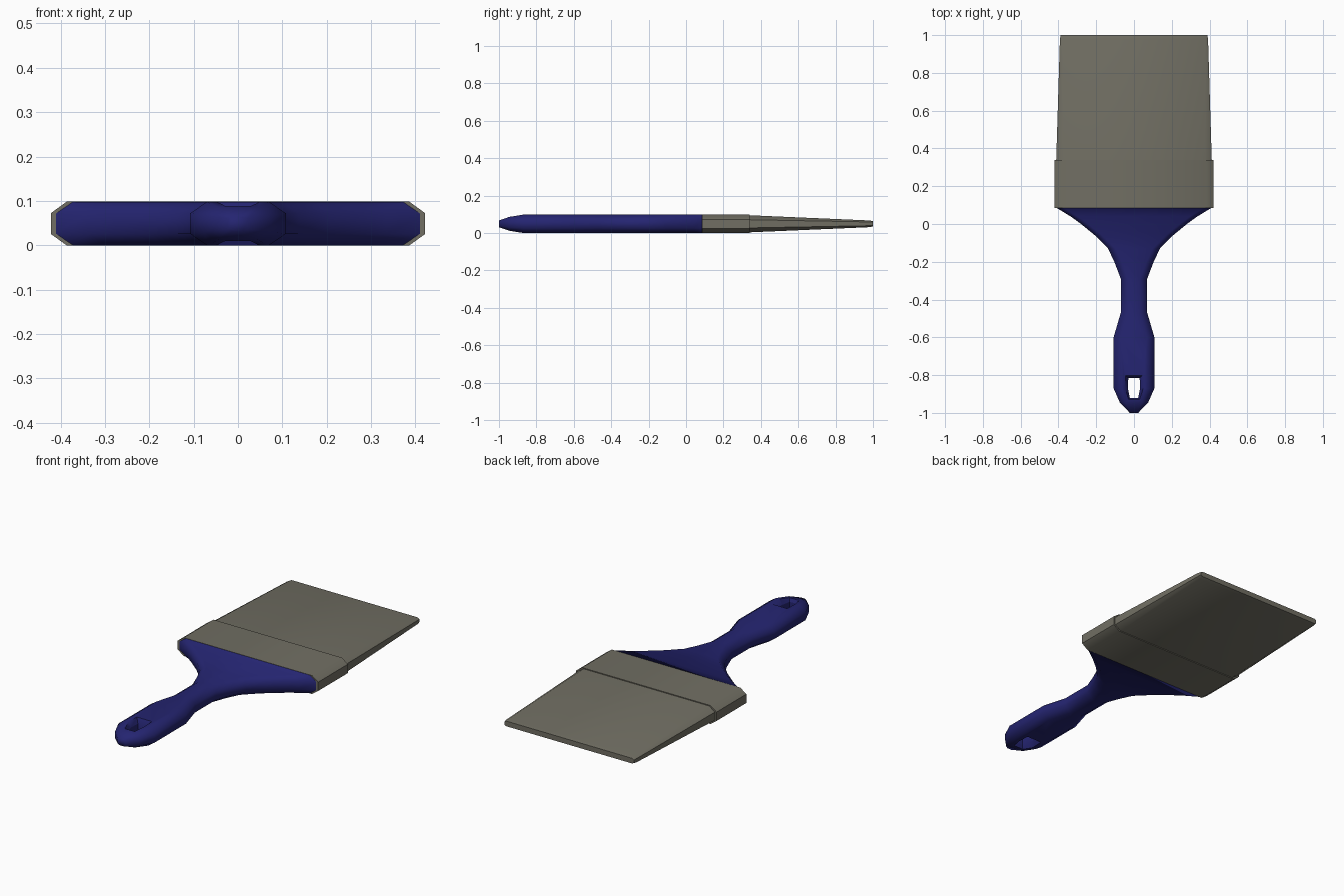
import bpy, bmesh, math

if "Cube" in bpy.data.objects:
    bpy.data.objects.remove(bpy.data.objects["Cube"])


def material(name, rgb):
    m = bpy.data.materials.new(name)
    m.diffuse_color = (*rgb, 1)
    m.use_nodes = True
    m.node_tree.nodes["Principled BSDF"].inputs["Base Color"].default_value = m.diffuse_color
    return m


blue = material("navy_blue", (0.018, 0.018, 0.165))
grey = material("warm_grey", (0.165, 0.158, 0.125))
MID = 0.049


def section(hw, hz, cx, cz):
    """Flat octagon (x, z) with chamfered corners."""
    quarter = [(hw, hz - cz), (hw - cx, hz)]
    right = [(x, -z) for x, z in reversed(quarter)] + quarter
    return right + [(-x, -z) for x, z in right]


def loft(name, rings, mat, angle):
    """Skin octagon rings (y, half width, half height, chamfer x, chamfer z)."""
    bm = bmesh.new()
    loops = [[bm.verts.new((x, y, MID + z)) for x, z in section(hw, hz, cx, cz)]
             for y, hw, hz, cx, cz in rings]
    for a, b in zip(loops, loops[1:]):
        for i in range(8):
            j = (i + 1) % 8
            bm.faces.new((a[i], a[j], b[j], b[i]))
    bm.faces.new(loops[0])
    bm.faces.new(loops[-1])
    bmesh.ops.recalc_face_normals(bm, faces=bm.faces)
    mesh = bpy.data.meshes.new(name)
    bm.to_mesh(mesh)
    bm.free()
    ob = bpy.data.objects.new(name, mesh)
    bpy.context.collection.objects.link(ob)
    mesh.materials.append(mat)
    smooth(ob, angle)
    return ob


def smooth(ob, angle):
    bpy.ops.object.select_all(action='DESELECT')
    ob.select_set(True)
    bpy.context.view_layer.objects.active = ob
    bpy.ops.object.shade_smooth_by_angle(angle=math.radians(angle))


# Handle: rounded grip, narrow neck, flared shoulder
H = 0.049
outline = [(-0.87, 0.108), (-0.60, 0.108), (-0.47, 0.07), (-0.29, 0.07),
           (-0.205, 0.102), (-0.13, 0.137), (-0.06, 0.207), (0.0, 0.28),
           (0.04, 0.335), (0.09, 0.418)]
rings = [(-1.0, 0.022, 0.018, 0.01, 0.006), (-0.945, 0.075, 0.037, 0.03, 0.018)]
rings += [(y, w, H, 0.038, 0.026) for y, w in outline]
handle = loft("handle", rings, blue, 60)

# Hanging hole: tapered slot, flared at both faces
hole = [(0.022, -0.92), (0.032, -0.87), (0.03, -0.815),
        (-0.03, -0.815), (-0.032, -0.87), (-0.022, -0.92)]
bm = bmesh.new()
loops = []
for z, s in ((-0.07, 1.9), (-0.022, 1.0), (0.022, 1.0), (0.07, 1.9)):
    loops.append([bm.verts.new((x * s, -0.868 + (y + 0.868) * (1 + (s - 1) * 0.5), MID + z))
                  for x, y in hole])
for a, b in zip(loops, loops[1:]):
    for i in range(6):
        j = (i + 1) % 6
        bm.faces.new((a[i], a[j], b[j], b[i]))
bm.faces.new(loops[0])
bm.faces.new(loops[-1])
bmesh.ops.recalc_face_normals(bm, faces=bm.faces)
mesh = bpy.data.meshes.new("hole_cutter")
bm.to_mesh(mesh)
bm.free()
mesh.materials.append(blue)
cutter = bpy.data.objects.new("hole_cutter", mesh)
bpy.context.collection.objects.link(cutter)
mod = handle.modifiers.new("hanging_hole", 'BOOLEAN')
mod.operation = 'DIFFERENCE'
mod.solver = 'EXACT'
mod.object = cutter
bpy.context.view_layer.objects.active = handle
bpy.ops.object.modifier_apply(modifier=mod.name)
bpy.data.objects.remove(cutter)
smooth(handle, 60)

# Ferrule band
loft("ferrule", [(0.085, 0.421, 0.05, 0.036, 0.026),
                 (0.34, 0.421, 0.05, 0.036, 0.026)], grey, 50)

# Bristles tapering to a thin tip
loft("bristles", [(0.33, 0.412, 0.046, 0.036, 0.024),
                  (0.98, 0.392, 0.018, 0.014, 0.008),
                  (1.0, 0.388, 0.014, 0.010, 0.006)], grey, 40)
